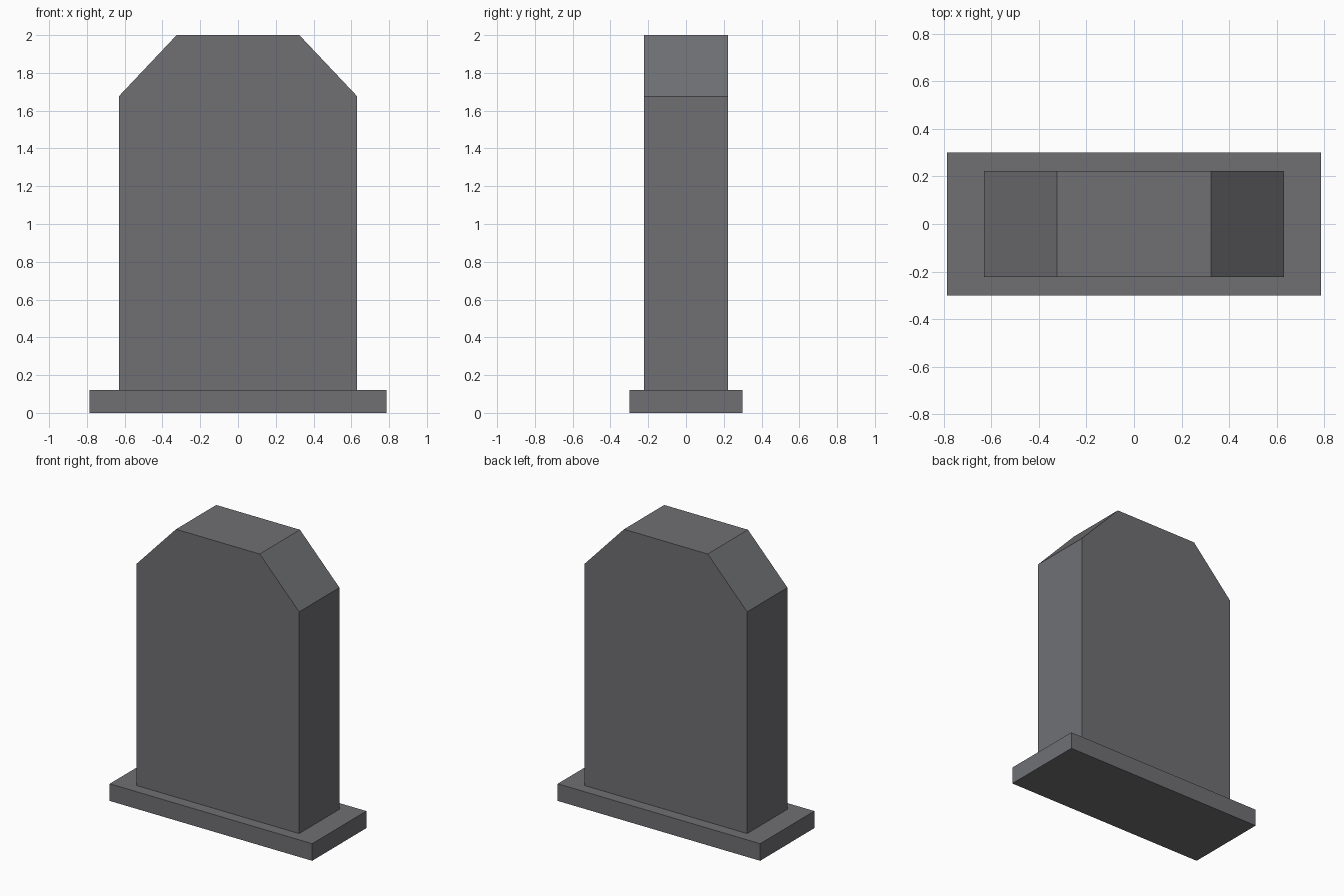
import bpy
import bmesh

if "Cube" in bpy.data.objects:
    bpy.data.objects.remove(bpy.data.objects["Cube"])

stone = bpy.data.materials.new("grey_stone")
stone.diffuse_color = (0.16, 0.163, 0.175, 1.0)
stone.use_nodes = True
stone.node_tree.nodes["Principled BSDF"].inputs["Base Color"].default_value = stone.diffuse_color


def extrude_profile(name, half_profile, half_depth):
    """Mirror a right-hand (x, z) outline and extrude it along y."""
    outline = half_profile + [(-x, z) for x, z in reversed(half_profile)]
    bm = bmesh.new()
    face = bm.faces.new([bm.verts.new((x, -half_depth, z)) for x, z in outline])
    moved = bmesh.ops.extrude_face_region(bm, geom=[face])["geom"]
    verts = [g for g in moved if isinstance(g, bmesh.types.BMVert)]
    bmesh.ops.translate(bm, verts=verts, vec=(0, 2 * half_depth, 0))
    bmesh.ops.recalc_face_normals(bm, faces=bm.faces)
    mesh = bpy.data.meshes.new(name)
    bm.to_mesh(mesh)
    bm.free()
    mesh.materials.append(stone)
    obj = bpy.data.objects.new(name, mesh)
    bpy.context.collection.objects.link(obj)
    return obj


# Low plinth
extrude_profile("plinth", [(0.786, 0.0), (0.786, 0.12)], 0.30)

# Upright slab with cut shoulders
extrude_profile("headstone", [(0.631, 0.12), (0.631, 1.676), (0.325, 2.0)], 0.223)
